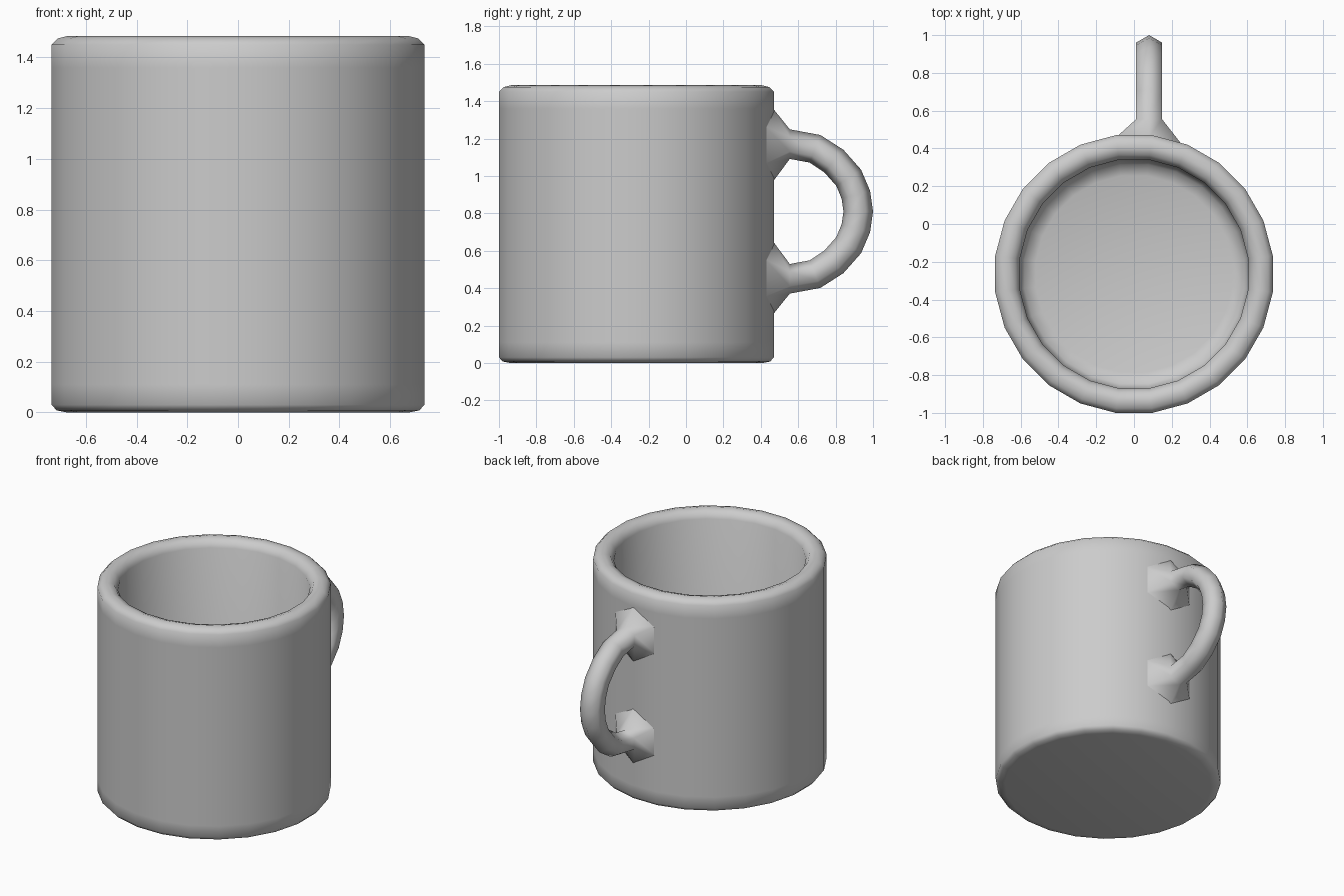
import bpy, bmesh, math
from mathutils import Vector

if "Cube" in bpy.data.objects:
    bpy.data.objects.remove(bpy.data.objects["Cube"])

CY, R, SIDES = -0.265, 0.735, 24


def finish(bm, name, angle):
    bmesh.ops.recalc_face_normals(bm, faces=bm.faces)
    me = bpy.data.meshes.new(name)
    bm.to_mesh(me)
    bm.free()
    ob = bpy.data.objects.new(name, me)
    bpy.context.collection.objects.link(ob)
    bpy.ops.object.select_all(action='DESELECT')
    ob.select_set(True)
    bpy.context.view_layer.objects.active = ob
    bpy.ops.object.shade_smooth_by_angle(angle=math.radians(angle))
    return ob


def loft(bm, rings):
    rows = [[bm.verts.new(p) for p in ring] for ring in rings]
    n = len(rows[0])
    for a, b in zip(rows, rows[1:]):
        for i in range(n):
            j = (i + 1) % n
            bm.faces.new((a[i], a[j], b[j], b[i]))
    return rows


# mug body: turned wall with rounded rim and hollow inside
profile = [(0.675, 0), (0.715, 0.008), (R, 0.03), (R, 0.11), (R, 1.36), (R, 1.45),
           (0.71, 1.475), (0.67, 1.485), (0.63, 1.472), (0.605, 1.43),
           (0.605, 0.2), (0.58, 0.14), (0.52, 0.12)]
bm = bmesh.new()
scale = 1 / math.cos(math.pi / SIDES)
rings = []
for r, z in profile:
    angles = [2 * math.pi * (i + 0.5) / SIDES for i in range(SIDES)]
    rings.append([(r * scale * math.cos(a), CY + r * scale * math.sin(a), z) for a in angles])
rows = loft(bm, rings)
bm.faces.new(rows[0])
bm.faces.new(rows[-1])
finish(bm, "mug_body", 50)

# handle: six-sided tube along a mirrored arc, flared where it meets the wall
HX, HZ, HR = 0.08, 0.81, 0.079
half = [(0.555, 0.36), (0.69, 0.335), (0.79, 0.27), (0.87, 0.18), (0.908, 0.09)]
path = ([Vector((0, y, HZ + z)) for y, z in half] + [Vector((0, 0.921, HZ))]
        + [Vector((0, y, HZ - z)) for y, z in reversed(half)])
hexagon = [(math.cos(i * math.pi / 3), math.sin(i * math.pi / 3)) for i in range(6)]


def flare(z, sign):
    ring = []
    for c, s in hexagon:
        x = HX + 0.2 * s
        ring.append((x, CY + math.sqrt(R * R - x * x) - 0.004, z + sign * 0.2 * c))
    return ring


rings = [flare(HZ + 0.355, 1)]
for i, p in enumerate(path):
    if i in (0, len(path) - 1):
        t = Vector((0, 1 if i == 0 else -1, 0))
    else:
        t = (path[i + 1] - path[i - 1]).normalized()
    out = Vector((0, -t.z, t.y))
    rings.append([p + out * HR * c + Vector((HX + HR * s, 0, 0)) for c, s in hexagon])
rings.append(flare(HZ - 0.355, -1))
bm = bmesh.new()
loft(bm, rings)
finish(bm, "handle", 75)
